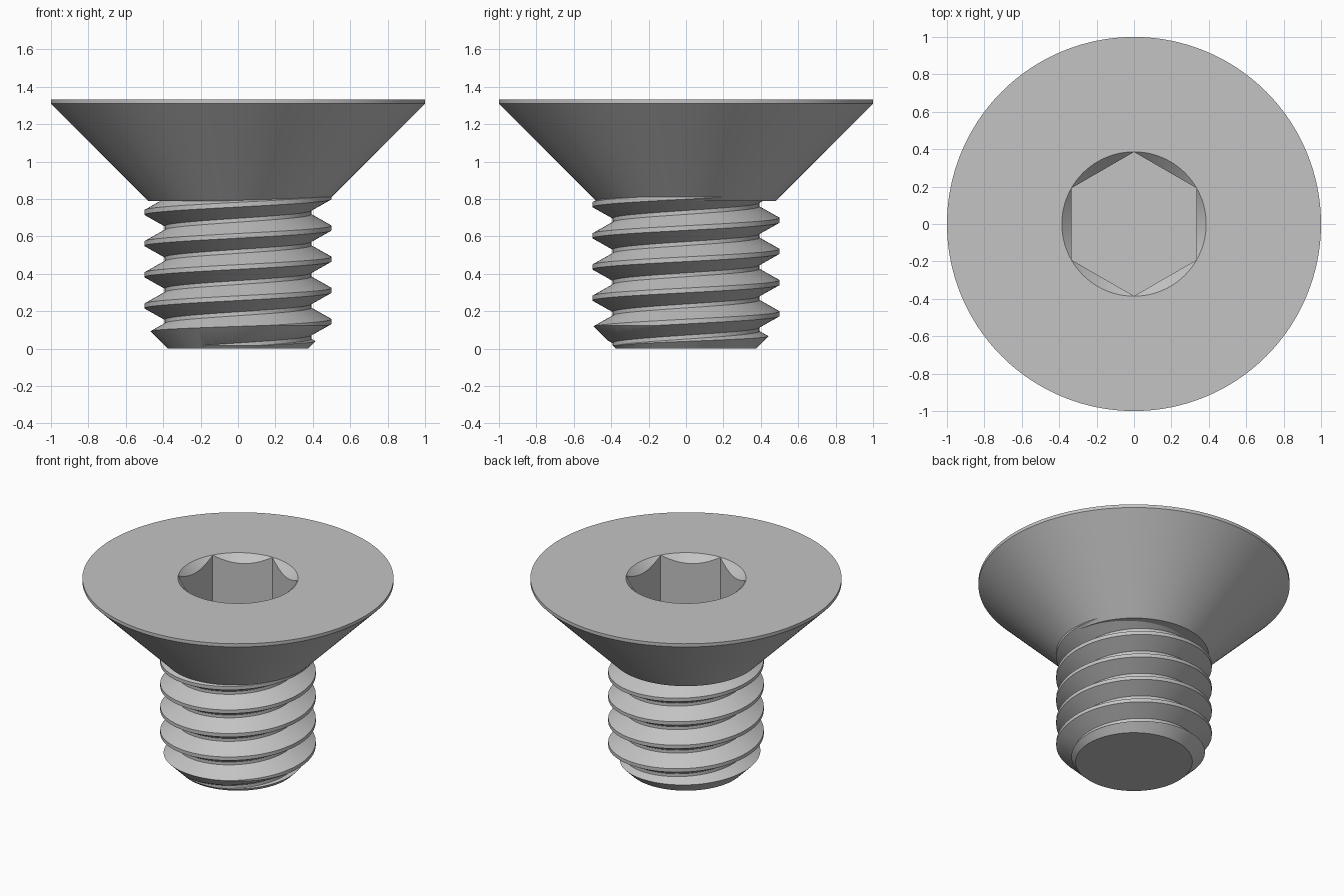
import bpy
import bmesh
from math import cos, sin, pi, radians

if "Cube" in bpy.data.objects:
    bpy.data.objects.remove(bpy.data.objects["Cube"], do_unlink=True)

TOP, HEAD_BASE = 1.333, 0.79
PITCH, CREST_R, ROOT_R = 1 / 6, 0.5, 0.392
CREST_Z = 0.145          # crest height where the helix crosses +x
SEGMENTS = 96
TURNS = 10

steel = bpy.data.materials.new("steel grey")
steel.use_nodes = True
grey = (0.55, 0.55, 0.55, 1)
steel.diffuse_color = grey
steel.node_tree.nodes["Principled BSDF"].inputs["Base Color"].default_value = grey


def finish(name, bm):
    bmesh.ops.recalc_face_normals(bm, faces=bm.faces)
    mesh = bpy.data.meshes.new(name)
    bm.to_mesh(mesh)
    bm.free()
    mesh.materials.append(steel)
    obj = bpy.data.objects.new(name, mesh)
    bpy.context.collection.objects.link(obj)
    return obj


def turned(name, profile, sides, start=0.0):
    """Closed solid of revolution from (radius, height) points, flat ends."""
    bm = bmesh.new()
    rings = []
    for r, z in profile:
        angles = [start + 2 * pi * i / sides for i in range(sides)]
        rings.append([bm.verts.new((r * cos(a), r * sin(a), z)) for a in angles])
    for low, high in zip(rings, rings[1:]):
        for i in range(sides):
            j = (i + 1) % sides
            bm.faces.new((low[i], low[j], high[j], high[i]))
    bm.faces.new(rings[0])
    bm.faces.new(rings[-1])
    return finish(name, bm)


def helical_thread(name):
    """Closed helical screw solid, longer than the shank at both ends."""
    shape = [(ROOT_R, -0.073), (CREST_R, -0.0125), (CREST_R, 0.0125), (ROOT_R, 0.073)]
    step = len(shape)
    bm = bmesh.new()
    cols = []
    for i in range(SEGMENTS):
        a = 2 * pi * i / SEGMENTS
        col = []
        for k in range(step * TURNS):
            r, dz = shape[k % step]
            z = CREST_Z + PITCH * (k // step - 3 + i / SEGMENTS) + dz
            col.append(bm.verts.new((r * cos(a), r * sin(a), z)))
        cols.append(col)
    cols.append(cols[0][step:])          # one turn later, one pitch higher
    last = step * (TURNS - 1)
    for a, b in zip(cols, cols[1:]):
        for k in range(min(len(a), len(b)) - 1):
            bm.faces.new((a[k], b[k], b[k + 1], a[k + 1]))
    # Fan caps close both ends, including the one-pitch step
    bottom = [c[0] for c in cols] + cols[0][1:step][::-1]
    top = [c[-1] for c in cols[:-1]] + cols[0][last - 1:-1][::-1]
    for loop in (bottom, top):
        hub = bm.verts.new((0, 0, sum(v.co.z for v in loop) / len(loop)))
        for v, w in zip(loop, loop[1:] + loop[:1]):
            bm.faces.new((v, w, hub))
    return finish(name, bm)


def cut(obj, tool, operation):
    mod = obj.modifiers.new("cut", 'BOOLEAN')
    mod.operation, mod.object, mod.solver = operation, tool, 'EXACT'
    bpy.context.view_layer.objects.active = obj
    bpy.ops.object.modifier_apply(modifier=mod.name)
    bpy.data.objects.remove(tool, do_unlink=True)


# Countersunk head with a chamfered hexagonal socket
head = turned("countersunk_head", [(0.48, HEAD_BASE), (1, 1.31), (1, TOP)], 128)
cut(head, turned("hex_cutter", [(0.385, 0.91), (0.385, TOP + 0.1)], 6, pi / 2), 'DIFFERENCE')
cut(head, turned("chamfer_cutter", [(0.286, TOP - 0.1), (0.436, TOP + 0.05)], 96), 'DIFFERENCE')

# Threaded shank trimmed to length with a bevelled tip
shank = helical_thread("threaded_shank")
cut(shank, turned("shank_envelope", [(0.375, 0), (0.575, 0.2), (0.575, 0.85)], SEGMENTS), 'INTERSECT')

for obj in (head, shank):
    bpy.ops.object.select_all(action='DESELECT')
    obj.select_set(True)
    bpy.context.view_layer.objects.active = obj
    bpy.ops.object.shade_smooth_by_angle(angle=radians(25))
